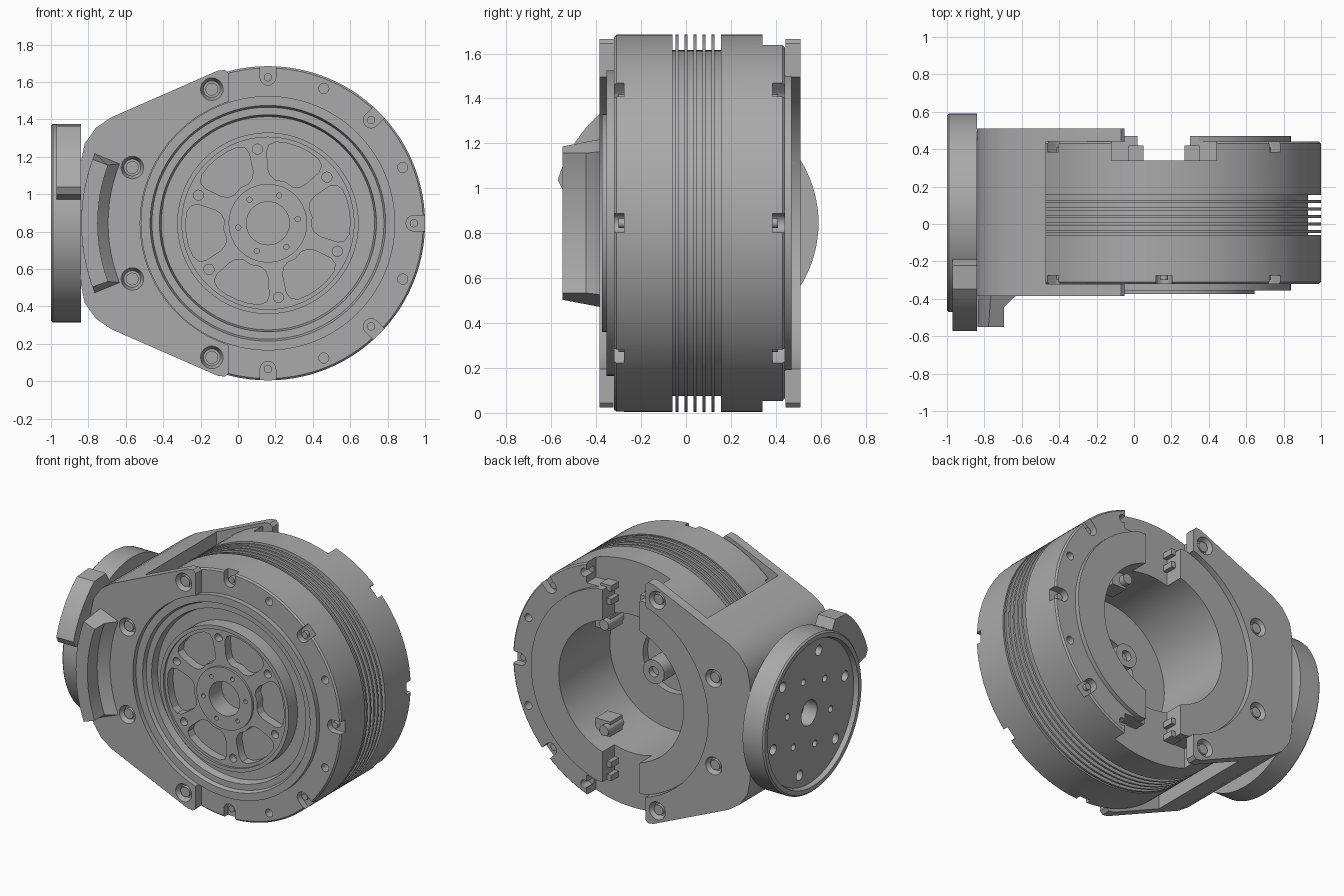
import bpy, bmesh
from math import radians, sin, cos, pi
from mathutils import Matrix, Vector

cube = bpy.data.objects.get("Cube")
if cube:
    bpy.data.objects.remove(cube, do_unlink=True)

CX, CZ = 0.16, 0.845      # motor axis
DY = 0.06                 # output flange axis offset

metal = bpy.data.materials.new("machined grey metal")
metal.use_nodes = True
metal.diffuse_color = (0.4, 0.4, 0.4, 1)
metal.node_tree.nodes["Principled BSDF"].inputs["Base Color"].default_value = (0.4, 0.4, 0.4, 1)


def polar(r, deg):
    """Point in the x-z plane around the motor axis."""
    return CX + r * cos(radians(deg)), CZ + r * sin(radians(deg))


def prism(bm, pts, y0, y1):
    """Extrude an x-z outline from y0 to y1."""
    face = bm.faces.new([bm.verts.new((x, y0, z)) for x, z in pts])
    new = bmesh.ops.extrude_face_region(bm, geom=[face])["geom"]
    bmesh.ops.translate(bm, vec=(0, y1 - y0, 0), verts=[v for v in new if isinstance(v, bmesh.types.BMVert)])


def box(bm, x0, x1, y0, y1, z0, z1):
    prism(bm, [(x0, z0), (x1, z0), (x1, z1), (x0, z1)], y0, y1)


def rod(bm, x, z, r, y0, y1, r2=None, n=24):
    """Cylinder or cone along y."""
    m = Matrix.Translation((x, (y0 + y1) / 2, z)) @ Matrix.Rotation(-pi / 2, 4, "X")
    bmesh.ops.create_cone(bm, cap_ends=True, segments=n, radius1=r,
                          radius2=r if r2 is None else r2, depth=y1 - y0, matrix=m)


def lathe(bm, profile, steps=112):
    """Revolve (radius, y) points about the motor axis."""
    vs = [bm.verts.new((CX + r, y, CZ)) for r, y in profile]
    es = [bm.edges.new(p) for p in zip(vs, vs[1:])]
    if profile[0][0] > 0:
        es.append(bm.edges.new((vs[-1], vs[0])))
    bmesh.ops.spin(bm, geom=vs + es, cent=(CX, 0, CZ), axis=(0, 1, 0),
                   angle=2 * pi, steps=steps, use_merge=True)
    bmesh.ops.remove_doubles(bm, verts=bm.verts, dist=1e-5)


def finish(name, bm, matrix=None):
    if matrix:
        bm.transform(matrix)
    bmesh.ops.recalc_face_normals(bm, faces=bm.faces)
    mesh = bpy.data.meshes.new(name)
    bm.to_mesh(mesh)
    bm.free()
    ob = bpy.data.objects.new(name, mesh)
    mesh.materials.append(metal)
    bpy.context.collection.objects.link(ob)
    return ob


def activate(ob):
    bpy.ops.object.select_all(action="DESELECT")
    ob.select_set(True)
    bpy.context.view_layer.objects.active = ob


def cut(ob, bm, matrix=None):
    tool = finish("cutter", bm, matrix)
    tool.hide_render = True
    activate(ob)
    mod = ob.modifiers.new("cut", "BOOLEAN")
    mod.operation, mod.solver, mod.use_self, mod.object = "DIFFERENCE", "EXACT", True, tool
    bpy.ops.object.modifier_apply(modifier=mod.name)
    bpy.data.objects.remove(tool, do_unlink=True)


def smooth(ob):
    activate(ob)
    bpy.ops.object.shade_smooth_by_angle(angle=radians(28))


# Motor housing: open back cavity, finned rim, stepped front face
profile = [(0, .08), (.035, .08), (.035, .12), (.08, .12), (.08, -.13), (.22, -.13), (.22, -.08),
           (.47, -.08), (.47, .47), (.68, .47), (.68, .44), (.83, .44), (.84, .43), (.84, .155)]
for i in range(5):
    y = .127 - i * .04
    profile += [(.77, y + .028 if i == 0 else y + .026), (.77, y), (.84, y), (.84, y - .014)]
profile += [(.77, -.047), (.77, -.06), (.84, -.06), (.84, -.31), (.83, -.32), (.68, -.32), (.68, -.355),
            (.63, -.355), (.62, -.33), (.58, -.33), (.57, -.28), (.485, -.28), (.485, -.375),
            (.46, -.375), (.46, -.36), (.21, -.36), (.21, -.375), (.115, -.375), (.115, -.24), (0, -.24)]
bm = bmesh.new()
lathe(bm, profile)
motor = finish("motor_housing", bm)

# Front rotor windows and bolt holes
bm = bmesh.new()
side = [(.24, 0), (.235, 12), (.255, 19), (.29, 22), (.385, 23), (.42, 21), (.437, 16), (.44, 8)]
for k in range(6):
    a = 8 + 60 * k
    outline = side + [(.44, 0)] + [(r, -d) for r, d in side[:0:-1]]
    prism(bm, [polar(r, a + d) for r, d in outline], -.45, -.3)
    rod(bm, *polar(.4, a + 30), .027, -.45, -.31)
    rod(bm, *polar(.16, a), .014, -.45, -.33, n=12)
cut(motor, bm)

# Rim notches and holes on both faces
bm = bmesh.new()
for y0, y1, h0, h1 in ((-.4, -.275, -.4, -.25), (.385, .5, .36, .5)):
    for k in range(8):
        a = radians(45 * k)
        u, v = Vector((cos(a), sin(a))), Vector((-sin(a), cos(a)))
        c = Vector((CX, CZ))
        arc = [u * (.78 - .042 * cos(t * pi / 8)) + v * .042 * sin(t * pi / 8) for t in range(-4, 5)]
        prism(bm, [c + p for p in [u * .9 - v * .042] + arc + [u * .9 + v * .042]], y0, y1)
        rod(bm, *polar(.78, 45 * k + 22.5), .027, h0, h1)
cut(motor, bm)

# Cable channel across the back
bm = bmesh.new()
box(bm, .02, .30, .34, .6, -.2, 1.9)
cut(motor, bm)
bm = bmesh.new()
box(bm, -.12, .44, .34, .6, 1.5, 1.9)
box(bm, -.12, .44, .34, .6, -.2, .19)
cut(motor, bm)
smooth(motor)

# Screw heads seated in the rim notches
bm = bmesh.new()
for k in range(8):
    x, z = polar(.78, 45 * k)
    rod(bm, x, z, .022, -.3, -.26, n=16)
    if k not in (2, 6):
        rod(bm, x, z, .022, .37, .41, n=16)
smooth(finish("rim_screws", bm))

# Cable clips beside the channel and inside the cavity
bm = bmesh.new()
for s in (1, -1):
    for x0, x1 in ((-.03, .05), (.27, .35)):
        z = CZ + s * .6
        box(bm, x0, x1, .33, .42, z - .06, z - .02)
        box(bm, x0, x1, .33, .42, z + .03, z + .07)
    z = CZ + s * .36
    box(bm, .34, .45, .2, .33, z - .05, z + .05)
    rod(bm, .36, z, .035, .2, .37, n=16)
finish("cable_clips", bm)

# U-shaped bracket around the motor
half = [(-.05, 1.645), (-.07, 1.665), (-.11, 1.66), (-.68, 1.41), (-.76, 1.355), (-.82, 1.27), (-.84, 1.17)]
bm = bmesh.new()
prism(bm, half + [(x, 2 * CZ - z) for x, z in half[::-1]], -.385, .51)
bracket = finish("bracket", bm)
bm = bmesh.new()
rod(bm, CX, CZ, .683, -.6, .7, n=112)
cut(bracket, bm)
bm = bmesh.new()
box(bm, -.47, .3, -.322, .442, -.2, 1.9)
cut(bracket, bm)

# Countersunk bracket screws, front and back
spots = [(x, CZ + s * h) for x, h in ((-.14, .717), (-.565, .298)) for s in (1, -1)]
bm, heads = bmesh.new(), bmesh.new()
for x, z in spots:
    rod(bm, x, z, .07, -.41, -.345, r2=.045)
    rod(bm, x, z, .045, .47, .535, r2=.07)
    rod(heads, x, z, .034, -.37, -.33, n=20)
    rod(heads, x, z, .034, .455, .495, n=20)
cut(bracket, bm)
smooth(bracket)
smooth(finish("bracket_screws", heads))

# Curved stop block on the front of the bracket
bm = bmesh.new()
rings = []
for i in range(13):
    t = i / 6 - 1
    ring = []
    for r, y, spread in ((.85, -.38, 22), (.91, -.445, 20), (.91, -.55, 20), (.998, -.55, 20), (.998, -.38, 22)):
        x, z = polar(r, 180 + t * spread)
        ring.append(bm.verts.new((x, y, z)))
    rings.append(ring)
for a, b in zip(rings, rings[1:]):
    for j in range(5):
        bm.faces.new((a[j], a[j - 1], b[j - 1], b[j]))
bm.faces.new(rings[0])
bm.faces.new(rings[-1])
smooth(finish("front_stop_block", bm))

# Output flange on the right side, built along y then turned to face -x
turn = Matrix.Translation((-.84, DY, CZ)) @ Matrix.Rotation(-pi / 2, 4, "Z") @ Matrix.Translation((-CX, 0, -CZ))
bm = bmesh.new()
lathe(bm, [(0, 0), (.53, 0), (.53, -.15), (.52, -.16), (.49, -.16), (.48, -.13), (0, -.13)], 96)
flange = finish("output_flange", bm, turn)
bm = bmesh.new()
rod(bm, CX, CZ, .085, -.3, -.03, n=32)
for k in range(6):
    rod(bm, *polar(.4, 60 * k + 15), .034, -.3, -.06)
    rod(bm, *polar(.24, 60 * k + 45), .022, -.3, -.06)
cut(flange, bm, turn)
smooth(flange)

# Stop tab on the flange rim
bm = bmesh.new()
arc = [(.45, 166), (.63, 166)] + [(.66, 163 - 5 * i) for i in range(8)] + [(.6, 118), (.45, 118)]
prism(bm, [polar(r, a) for r, a in arc], -.13, 0)
bm.transform(Matrix.Translation((CX, 0, 0)) @ Matrix.Diagonal((-1, 1, 1, 1)))
bm.transform(Matrix.Translation((CX, 0, 0)))
bm.transform(Matrix.Diagonal((1, 1, 1, 1)))
tab = finish("flange_stop_tab", bm, turn)
smooth(tab)
